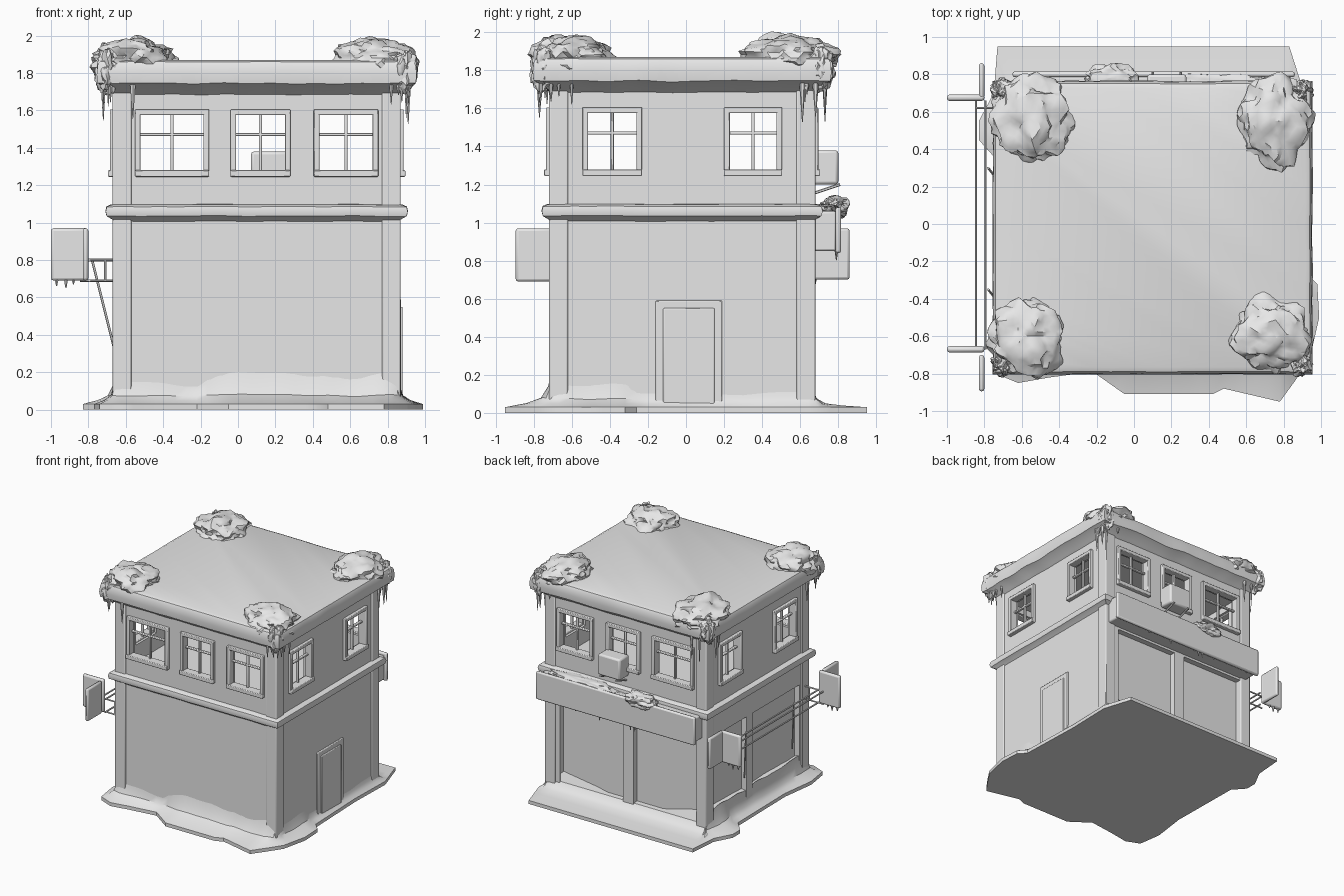
import bpy, bmesh, math, random
from mathutils import Vector, Matrix, noise

random.seed(4)
if "Cube" in bpy.data.objects:
    bpy.data.objects.remove(bpy.data.objects["Cube"], do_unlink=True)

GREY = bpy.data.materials.new("plain_grey")
GREY.use_nodes = True
GREY.diffuse_color = (0.8, 0.8, 0.8, 1)
GREY.node_tree.nodes["Principled BSDF"].inputs["Base Color"].default_value = (0.8, 0.8, 0.8, 1)

X0, X1, Y0, Y1 = -0.66, 0.86, -0.71, 0.67   # wall faces
parts = []


def finish(name, bm):
    bmesh.ops.recalc_face_normals(bm, faces=bm.faces)
    mesh = bpy.data.meshes.new(name)
    bm.to_mesh(mesh)
    bm.free()
    mesh.materials.append(GREY)
    obj = bpy.data.objects.new(name, mesh)
    bpy.context.collection.objects.link(obj)
    parts.append(obj)
    return obj


def boxes(name, corners, bevel=0):
    bm = bmesh.new()
    for lo, hi in corners:
        lo, hi = Vector(lo), Vector(hi)
        m = Matrix.Translation((lo + hi) / 2) @ Matrix.Diagonal((*(hi - lo), 1))
        bmesh.ops.create_cube(bm, size=1, matrix=m)
    obj = finish(name, bm)
    if bevel:
        mod = obj.modifiers.new("round_edges", "BEVEL")
        mod.width, mod.segments = bevel, 2
    return obj


def slab(side, a0, a1, z0, z1, d0, d1):
    """Box on a wall: a along it, d outward from its face."""
    if side == "front":
        return (a0, Y0 - d1, z0), (a1, Y0 - d0, z1)
    if side == "back":
        return (a0, Y1 + d0, z0), (a1, Y1 + d1, z1)
    if side == "left":
        return (X1 + d0, a0, z0), (X1 + d1, a1, z1)
    return (X0 - d1, a0, z0), (X0 - d0, a1, z1)


def loft(name, rings):
    bm = bmesh.new()
    loops = [[bm.verts.new(p) for p in ring] for ring in rings]
    for a, b in zip(loops, loops[1:]):
        for i in range(len(a)):
            j = (i + 1) % len(a)
            bm.faces.new((a[i], a[j], b[j], b[i]))
    bm.faces.new(loops[0])
    bm.faces.new(loops[-1])
    return finish(name, bm)


def densify(points, step):
    out = []
    for a, b in zip(points, points[1:] + points[:1]):
        a, b = Vector(a), Vector(b)
        n = max(1, round((b - a).length / step))
        out += [a.lerp(b, i / n) for i in range(n)]
    return out


def wall_ring(outset, z, wobble):
    """Uneven ring round the walls; every ring has the same point count."""
    centre = Vector(((X0 + X1) / 2, (Y0 + Y1) / 2))
    grow = Vector((1 + 2 * outset / (X1 - X0), 1 + 2 * outset / (Y1 - Y0)))
    ring = []
    for p in densify([(X0, Y0), (X1, Y0), (X1, Y1), (X0, Y1)], 0.05):
        k = wobble * noise.noise(Vector((p.x * 6, p.y * 6, z * 3)))
        d = (p - centre) * (1 + k)
        ring.append((centre.x + d.x * grow.x, centre.y + d.y * grow.y, z + k))
    return ring


def mound(name, centre, radii, seed, rough=0.3):
    bm = bmesh.new()
    bmesh.ops.create_icosphere(bm, subdivisions=4, radius=1)
    s = Vector((seed, seed, 0))
    for v in bm.verts:
        k = noise.noise(v.co * 1.8 + s) + 0.5 * noise.noise(v.co * 5 + s)
        v.co = [c + r * q * (1 + rough * k) for c, r, q in zip(centre, radii, v.co)]
    return finish(name, bm)


def rods(name, segments):
    """Tapered bars, each (start, end, start radius, end radius)."""
    bm = bmesh.new()
    for a, b, r1, r2 in segments:
        a, b = Vector(a), Vector(b)
        d = b - a
        m = Matrix.Translation((a + b) / 2) @ d.to_track_quat("Z", "Y").to_matrix().to_4x4()
        bmesh.ops.create_cone(bm, cap_ends=True, segments=6, radius1=r1, radius2=r2,
                              depth=d.length, matrix=m)
    return finish(name, bm)


# Walls with a hollow upper storey, window openings and recessed shop panels
WIDE = [(-0.53, -0.175), (-0.02, 0.26), (0.425, 0.73)]
SIDE = [(-0.525, -0.25), (0.22, 0.485)]
windows = [(s, a, b) for s in ("front", "back") for a, b in WIDE]
windows += [(s, a, b) for s in ("left", "right") for a, b in SIDE]
panels = [("back", 0.13, 0.73), ("back", -0.58, 0.03), ("right", 0.12, 0.58), ("right", -0.6, 0.04)]

walls = boxes("walls", [((X0, Y0, 0.02), (X1, Y1, 1.8))])
t = 0.06
cutters = [
    boxes("room_cutter", [((X0 + t, Y0 + t, 1.12), (X1 - t, Y1 - t, 1.64))]),
    boxes("window_cutter", [slab(s, a, b, 1.265, 1.585, -0.1, 0.1) for s, a, b in windows]),
    boxes("panel_cutter", [slab(s, a, b, 0.06, 0.83, -0.05, 0.1) for s, a, b in panels]),
]
for c in cutters:
    c.hide_render = True
    mod = walls.modifiers.new("cut", "BOOLEAN")
    mod.object, mod.operation, mod.solver = c, "DIFFERENCE", "EXACT"
bpy.context.view_layer.update()
cut = bpy.data.meshes.new_from_object(walls.evaluated_get(bpy.context.evaluated_depsgraph_get()))
walls.modifiers.clear()
walls.data = cut
cut.materials.clear()
cut.materials.append(GREY)
for c in cutters:
    parts.remove(c)
    bpy.data.objects.remove(c, do_unlink=True)

# Corner pilasters
w, o = 0.09, 0.01
boxes("corner_pilasters", [
    ((x - o if x < 0 else x - w, y - o if y < 0 else y - w, 0.03),
     (x + w if x < 0 else x + o, y + w if y < 0 else y + o, 1.73))
    for x in (X0, X1) for y in (Y0, Y1)], 0.008)

# Window frames with a cross bar high in each
for i, (s, a, b) in enumerate(windows):
    m, f = (a + b) / 2, 0.02
    z0, z1, zc = 1.265, 1.585, 1.47
    boxes(f"{s}_window_frame_{i + 1}", [
        slab(s, a - f, a + 0.01, z0 - f, z1 + f, -0.04, 0.025),
        slab(s, b - 0.01, b + f, z0 - f, z1 + f, -0.04, 0.025),
        slab(s, a - f, b + f, z1 - 0.01, z1 + f, -0.04, 0.025),
        slab(s, a - f, b + f, z0 - f, z0 + 0.015, -0.04, 0.035),
        slab(s, m - 0.008, m + 0.008, z0, z1, -0.035, -0.01),
        slab(s, a, b, zc - 0.008, zc + 0.008, -0.035, -0.01)], 0.005)

# Snowy cornice with flat roof, and the belt between storeys
loft("roof_cornice", [wall_ring(d, z, k) for d, z, k in (
    (-0.02, 1.67, 0.01), (0.02, 1.70, 0.012), (0.06, 1.73, 0.012), (0.09, 1.745, 0.01),
    (0.095, 1.79, 0.006), (0.09, 1.84, 0.005), (0.08, 1.86, 0.003), (0.055, 1.87, 0.001))])
loft("storey_belt", [wall_ring(d, z, k) for d, z, k in (
    (-0.02, 0.99, 0.01), (0.015, 1.02, 0.006), (0.042, 1.035, 0.004), (0.048, 1.06, 0.003),
    (0.042, 1.085, 0.003), (0.02, 1.095, 0.003), (-0.02, 1.1, 0.002))])

# Ground drift sweeping up to the walls
outline = [(-0.74, -0.8), (-0.62, -0.85), (-0.45, -0.82), (-0.22, -0.79), (-0.05, -0.91),
           (0.42, -0.91), (0.48, -0.88), (0.78, -0.95), (0.86, -0.84), (0.94, -0.72),
           (0.99, -0.5), (0.98, -0.32), (0.92, -0.26), (0.9, 0.3), (0.91, 0.7),
           (0.83, 0.95), (-0.73, 0.95), (-0.75, 0.7), (-0.83, 0.55), (-0.83, 0.45),
           (-0.74, 0.35), (-0.73, -0.3), (-0.77, -0.6)]
edge = densify(outline, 0.06)
rings = [[(p.x, p.y, 0) for p in edge]]
for f, z in ((0, 0.03), (0.45, 0.05), (0.75, 0.075), (0.9, 0.13), (0.99, 0.21)):
    ring = []
    for p in edge:
        foot = Vector((min(max(p.x, X0 + o), X1 - o), min(max(p.y, Y0 + o), Y1 - o)))
        q = p.lerp(foot, f)
        k = noise.noise(Vector((p.x * 5, p.y * 5, 0)))
        rise = 0.45 if p.y > Y1 + 0.1 else 1 + 0.25 * k
        ring.append((q.x, q.y, 0.03 + (z - 0.03) * rise))
    rings.append(ring)
loft("ground_drift", rings)

# Snow heaps on the roof corners, with lumps slumping over the edge
heaps = [(-0.54, 0.55, 0.21, 0.24), (0.75, 0.55, 0.2, 0.23),
         (-0.57, -0.6, 0.2, 0.21), (0.73, -0.59, 0.21, 0.19)]
for i, (x, y, rx, ry) in enumerate(heaps):
    mound(f"roof_heap_{i + 1}", (x, y, 1.865), (rx, ry, 0.115), i * 7.3 + 1)
    cx = X0 - 0.04 if x < 0 else X1 + 0.03
    cy = Y0 - 0.04 if y < 0 else Y1 + 0.04
    mound(f"corner_lump_{i + 1}", (cx, cy, 1.81), (0.06, 0.06, 0.11), i * 3.1, 0.4)

# Icicles at the roof corners and below the sign board
icicles = []
for x in (X0 - 0.06, X1 + 0.05):
    for y in (Y0 - 0.06, Y1 + 0.06):
        for n in range(7):
            along, r = random.uniform(0, 0.17), random.uniform(0.01, 0.02)
            px, py = (x - math.copysign(along, x), y) if n % 2 else (x, y - math.copysign(along, y))
            icicles.append(((px, py, 1.76), (px, py, 1.72 - random.uniform(0.03, 0.2)), r, 0.002))
for n in range(8):
    px = random.uniform(-0.6, 0.8)
    icicles.append(((px, 0.79, 0.87), (px, 0.79, 0.85 - random.uniform(0.01, 0.05)), 0.012, 0.002))
rods("icicles", icicles)

# Side door
boxes("side_door", [slab("left", -0.16, 0.19, 0.03, 0.59, -0.02, 0.012),
                    slab("left", -0.12, 0.15, 0.03, 0.55, -0.02, 0.02)], 0.006)

# Long sign board over the shop front, with snow on top
boxes("sign_board", [((-0.63, 0.64, 0.85), (0.84, 0.79, 1.06)),
                     ((-0.65, 0.785, 0.84), (0.86, 0.815, 1.08))], 0.012)
mound("board_snow", (-0.12, 0.78, 1.08), (0.14, 0.075, 0.06), 5.5)
mound("board_snow_strip", (0.45, 0.74, 1.06), (0.3, 0.07, 0.04), 9.1)

# Air conditioner on brackets
boxes("air_conditioner", [((0.07, 0.67, 1.2), (0.28, 0.8, 1.38))], 0.015)
rods("air_conditioner_brackets", [((x, 0.66, 1.15), (x, 0.81, 1.2), 0.008, 0.008) for x in (0.1, 0.25)])

# Hanging signs: two plates set square to each other at each end of the rack
for name, y, z in (("front", -0.67, 0.69), ("back", 0.675, 0.7)):
    ya, yb = (-0.895, -0.7) if y < 0 else (0.67, 0.86)
    boxes(f"{name}_hanging_sign", [((-1.0, y - 0.017, z), (-0.8, y + 0.017, 0.97)),
                                   ((-0.83, ya, z), (-0.8, yb, 0.97))], 0.014)
    rods(f"{name}_sign_icicles", [((x, y, z + 0.02), (x, y, z - d), 0.016, 0.003)
                                  for x, d in ((-0.97, 0.03), (-0.92, 0.04), (-0.88, 0.02))])

# Sign rack: long rails, wall arms and slanted struts
r = 0.007
rack = [((x, -0.67, z), (x, 0.66, z), r, r) for x, z in ((-0.795, 0.8), (-0.845, 0.8), (-0.795, 0.69))]
for y in (-0.66, 0.62):
    rack += [((-0.845, y, z), (-0.65, y, z), r, r) for z in (0.69, 0.8)]
    rack.append(((-0.71, y, 0.69), (-0.71, y, 0.8), r, r))
rack += [((-0.78, y, 0.8), (-0.66, y - 0.15, 0.32), r, r) for y in (0.3, -0.35)]
rods("sign_rack", rack)

# Smooth shading with sharp creases
bpy.ops.object.select_all(action="DESELECT")
for obj in parts:
    obj.select_set(True)
bpy.context.view_layer.objects.active = walls
bpy.ops.object.shade_smooth_by_angle(angle=math.radians(35))
